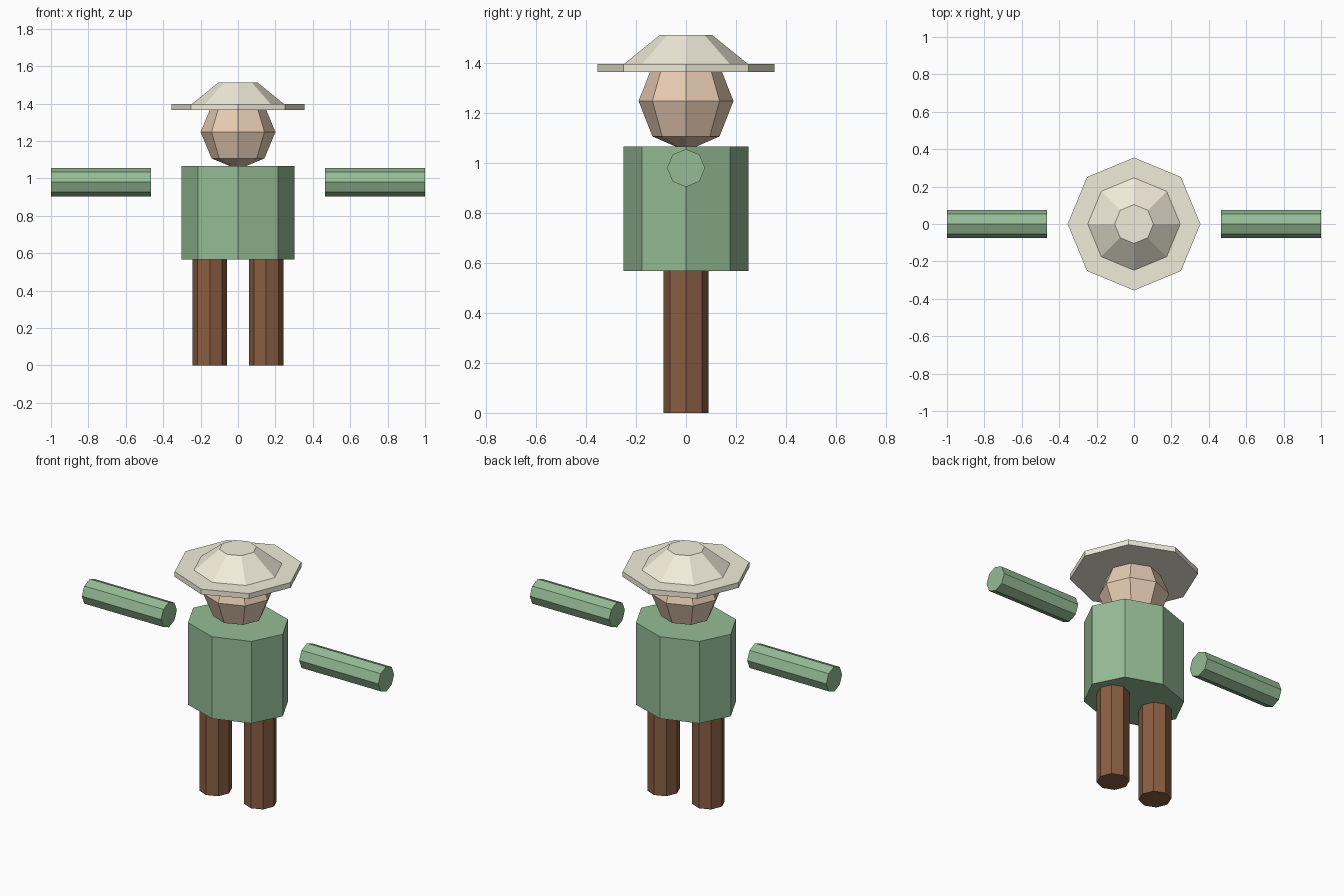
import bpy
from math import pi

if "Cube" in bpy.data.objects:
    bpy.data.objects.remove(bpy.data.objects["Cube"])


def material(name, rgb):
    m = bpy.data.materials.new(name)
    m.diffuse_color = (*rgb, 1)
    m.use_nodes = True
    m.node_tree.nodes["Principled BSDF"].inputs["Base Color"].default_value = m.diffuse_color
    return m


GREEN = material("green_cloth", (0.30, 0.50, 0.30))
BROWN = material("brown_cloth", (0.25, 0.11, 0.055))
SKIN = material("skin", (0.80, 0.60, 0.45))
STRAW = material("straw", (0.88, 0.84, 0.70))


def finish(name, mat, scale=(1, 1, 1)):
    ob = bpy.context.object
    ob.name = ob.data.name = name
    ob.scale = scale
    ob.data.materials.append(mat)
    return ob


def prism(name, mat, loc, r1, r2, depth, rot=(0, 0, 0), scale=(1, 1, 1)):
    """Eight-sided cylinder or tapered cone, centred on loc."""
    bpy.ops.mesh.primitive_cone_add(vertices=8, radius1=r1, radius2=r2,
                                    depth=depth, location=loc, rotation=rot)
    return finish(name, mat, scale)


# Torso: oval octagonal column
prism("torso", GREEN, (0, 0, 0.817), 0.302, 0.302, 0.5, scale=(1, 0.828, 1))

# Legs and detached arms, mirrored left and right
for side, s in (("left", 1), ("right", -1)):
    prism(f"{side}_leg", BROWN, (s * 0.151, 0, 0.2835), 0.091, 0.091, 0.567)
    prism(f"{side}_arm", GREEN, (s * 0.733, 0, 0.98), 0.076, 0.076, 0.534,
          rot=(0, pi / 2, 0))

# Head: low-poly ball, slightly narrower front to back
bpy.ops.mesh.primitive_uv_sphere_add(segments=8, ring_count=4, radius=0.2,
                                     location=(0, 0, 1.248))
finish("head", SKIN, (1, 0.95, 1))

# Hat: flat brim with a tapered crown sunk into it
prism("hat_brim", STRAW, (0, 0, 1.381), 0.355, 0.355, 0.032)
prism("hat_crown", STRAW, (0, 0, 1.447), 0.267, 0.104, 0.132)
